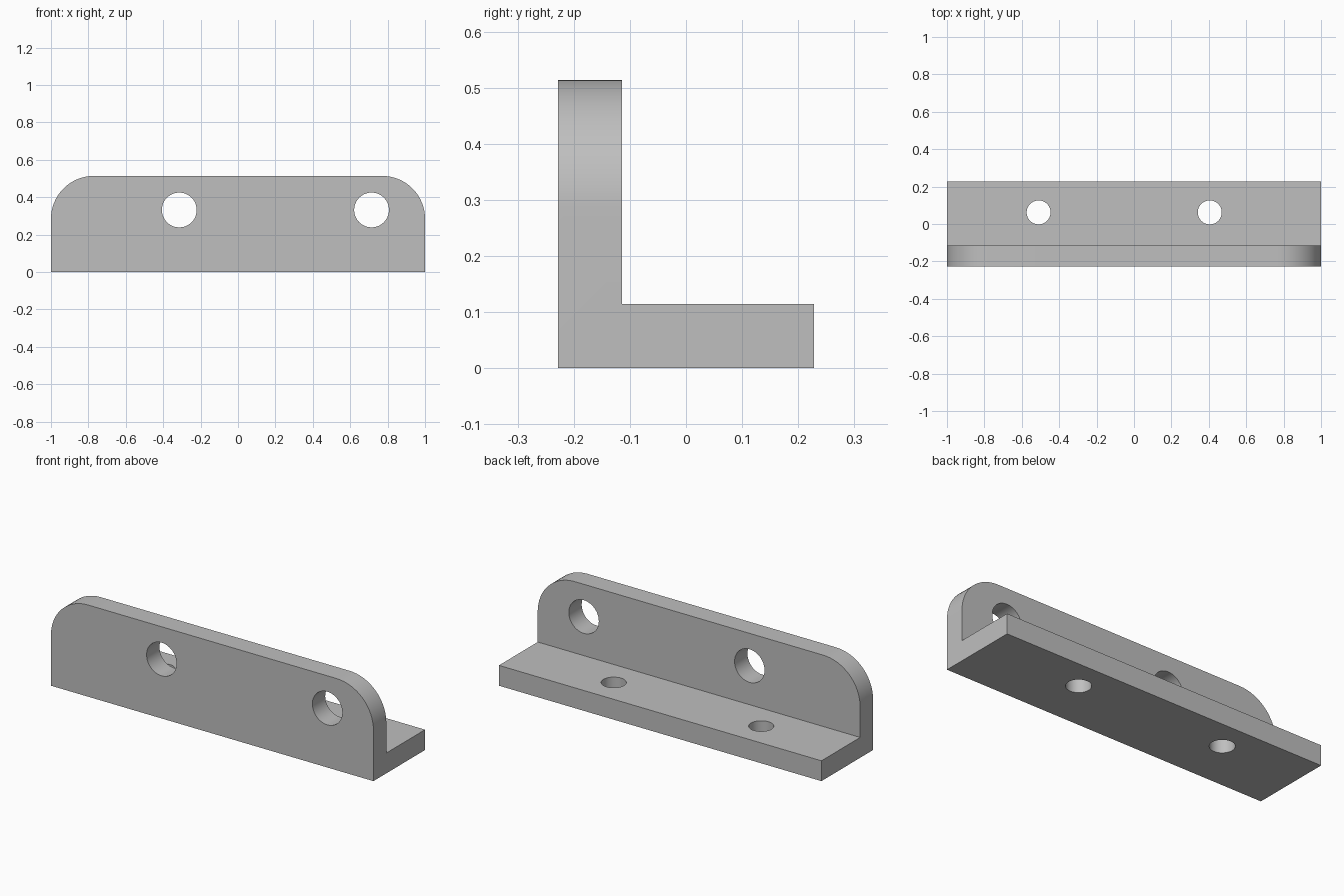
import bpy, bmesh, math

default = bpy.data.objects.get("Cube")
if default:
    bpy.data.objects.remove(default)

LENGTH, DEPTH, HEIGHT, WALL = 2.0, 0.457, 0.514, 0.114
CORNER = 0.229
front, back = -DEPTH / 2, DEPTH / 2

grey = bpy.data.materials.new("plain grey")
grey.use_nodes = True
colour = (0.52, 0.52, 0.52, 1)
grey.diffuse_color = colour
grey.node_tree.nodes["Principled BSDF"].inputs["Base Color"].default_value = colour

# L-shaped section drawn at one end and extruded along the length
section = [(front, 0), (back, 0), (back, WALL), (front + WALL, WALL),
           (front + WALL, HEIGHT), (front, HEIGHT)]
bm = bmesh.new()
face = bm.faces.new([bm.verts.new((-LENGTH / 2, y, z)) for y, z in section])
ext = bmesh.ops.extrude_face_region(bm, geom=[face])
bmesh.ops.translate(bm, vec=(LENGTH, 0, 0),
                    verts=[v for v in ext["geom"] if isinstance(v, bmesh.types.BMVert)])

# Rounded upper corners of the upright plate
corners = [e for e in bm.edges
           if all(v.co.z > HEIGHT - 0.01 for v in e.verts)
           and abs(e.verts[0].co.x - e.verts[1].co.x) < 0.01]
bmesh.ops.bevel(bm, geom=corners, offset=CORNER, offset_type='OFFSET',
                segments=16, profile=0.5, affect='EDGES')
bmesh.ops.recalc_face_normals(bm, faces=bm.faces)
mesh = bpy.data.meshes.new("angle_bracket")
bm.to_mesh(mesh)
bm.free()
mesh.materials.append(grey)
bracket = bpy.data.objects.new("angle_bracket", mesh)
bpy.context.collection.objects.link(bracket)


def drill(name, radius, location, tilt):
    """Cut a round hole through the bracket."""
    bpy.ops.mesh.primitive_cylinder_add(vertices=48, radius=radius, depth=WALL * 2,
                                        location=location, rotation=(tilt, 0, 0))
    cutter = bpy.context.object
    cutter.name = name
    cutter.data.materials.append(grey)
    mod = bracket.modifiers.new(name, 'BOOLEAN')
    mod.operation, mod.solver, mod.object = 'DIFFERENCE', 'EXACT', cutter
    bpy.ops.object.select_all(action='DESELECT')
    bracket.select_set(True)
    bpy.context.view_layer.objects.active = bracket
    bpy.ops.object.modifier_apply(modifier=name)
    bpy.data.objects.remove(cutter)


# Large holes in the upright plate, small holes in the base flange
for x in (-0.314, 0.714):
    drill("upright_hole", 0.093, (x, front + WALL / 2, 0.332), math.pi / 2)
for x in (-0.51, 0.405):
    drill("flange_hole", 0.064, (x, 0.062, WALL / 2), 0)

bpy.ops.object.shade_smooth_by_angle(angle=math.radians(30))
